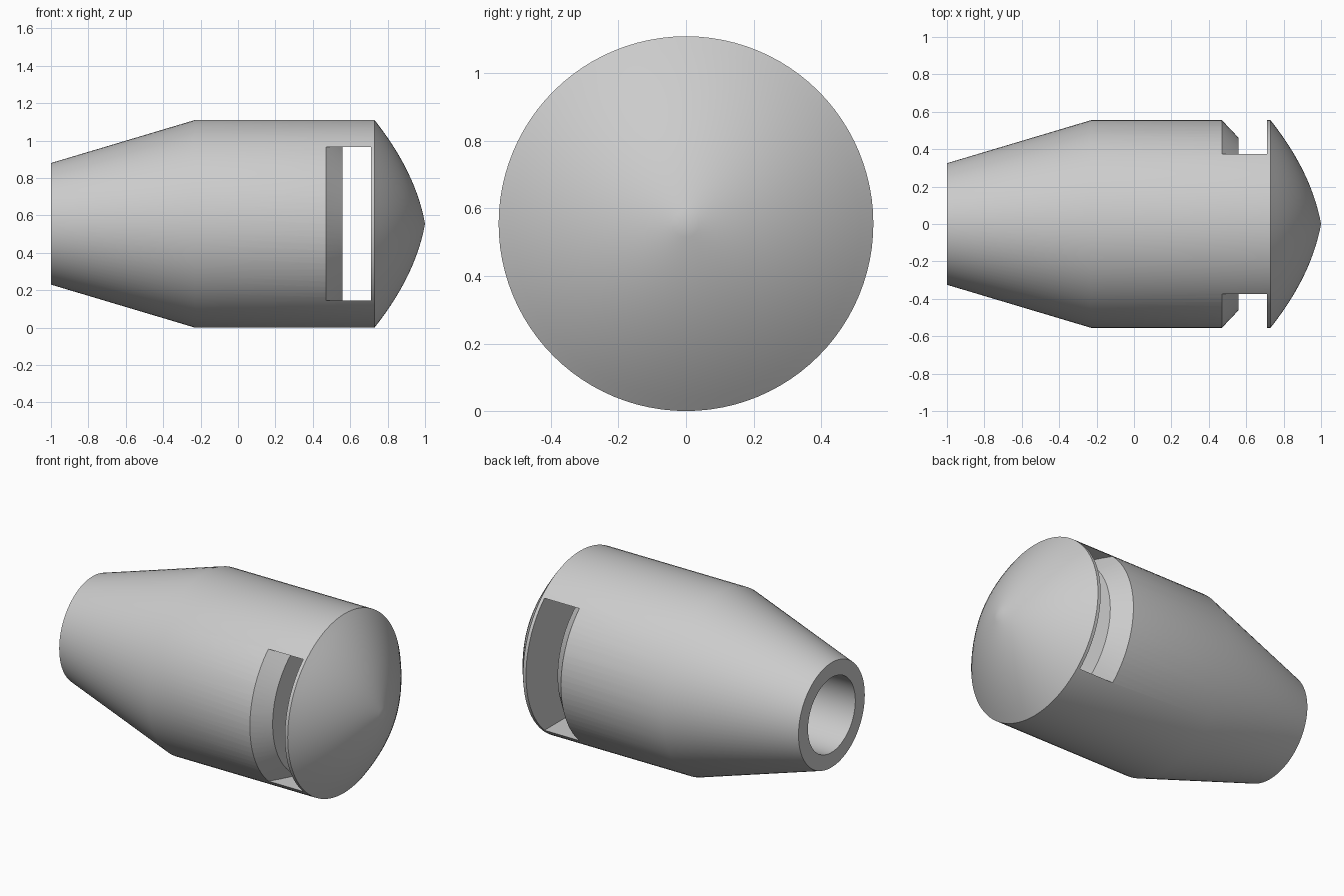
import bpy, bmesh, math
from mathutils import Matrix, Vector

if "Cube" in bpy.data.objects:
    bpy.data.objects.remove(bpy.data.objects["Cube"])

R, AXIS_Z = 0.555, 0.555
SEGMENTS = 96

grey = bpy.data.materials.new("light_grey")
grey.diffuse_color = (0.6, 0.6, 0.6, 1)
grey.use_nodes = True
grey.node_tree.nodes["Principled BSDF"].inputs["Base Color"].default_value = grey.diffuse_color


def finish(bm, name):
    mesh = bpy.data.meshes.new(name)
    bm.to_mesh(mesh)
    bm.free()
    obj = bpy.data.objects.new(name, mesh)
    bpy.context.collection.objects.link(obj)
    mesh.materials.append(grey)
    return obj


def lathe(name, profile):
    """Revolve (x, radius) points, open at the axis, around the long axis."""
    bm = bmesh.new()
    verts = [bm.verts.new((x, 0, r)) for x, r in profile]
    edges = [bm.edges.new(pair) for pair in zip(verts, verts[1:])]
    bmesh.ops.spin(bm, geom=verts + edges, cent=(0, 0, 0), axis=(1, 0, 0),
                   angle=math.tau, steps=SEGMENTS, use_duplicate=False)
    bmesh.ops.remove_doubles(bm, verts=bm.verts, dist=1e-5)
    bmesh.ops.recalc_face_normals(bm, faces=bm.faces)
    bmesh.ops.translate(bm, verts=bm.verts, vec=(0, 0, AXIS_Z))
    return finish(bm, name)


def boolean(target, cutter, operation):
    mod = target.modifiers.new(operation.lower(), 'BOOLEAN')
    mod.operation, mod.object, mod.solver = operation, cutter, 'EXACT'
    bpy.context.view_layer.objects.active = target
    bpy.ops.object.modifier_apply(modifier=mod.name)
    bpy.data.objects.remove(cutter)


# Nozzle body: bore, tapered inlet, barrel and bulging cap in one profile
cap = [(1 - 0.18 * r - 0.553 * r * r, r)
       for r in (R * (1 - i / 14) for i in range(1, 15))]
cap[-1] = (1.0, 0.0)
body = lathe("nozzle_body", [(0.62, 0), (0.62, 0.232), (-1, 0.232), (-1, 0.325),
                             (-0.23, R), (0.73, R)] + cap)

# Side outlets: a cavity with a conical rear wall, limited to a flat band
cavity = lathe("outlet_cutter", [(0.56, 0), (0.56, 0.46), (0.42, 0.608),
                                 (0.71, 0.608), (0.71, 0)])
bm = bmesh.new()
bmesh.ops.create_cube(bm, size=1, matrix=Matrix.LocRotScale(
    Vector((0.5, 0, AXIS_Z)), None, Vector((1, 2, 0.82))))
band = finish(bm, "band_cutter")
boolean(cavity, band, 'INTERSECT')
boolean(body, cavity, 'DIFFERENCE')

# Smooth round walls, sharp rims
bpy.ops.object.select_all(action='DESELECT')
body.select_set(True)
bpy.context.view_layer.objects.active = body
bpy.ops.object.shade_smooth_by_angle(angle=math.radians(30))
